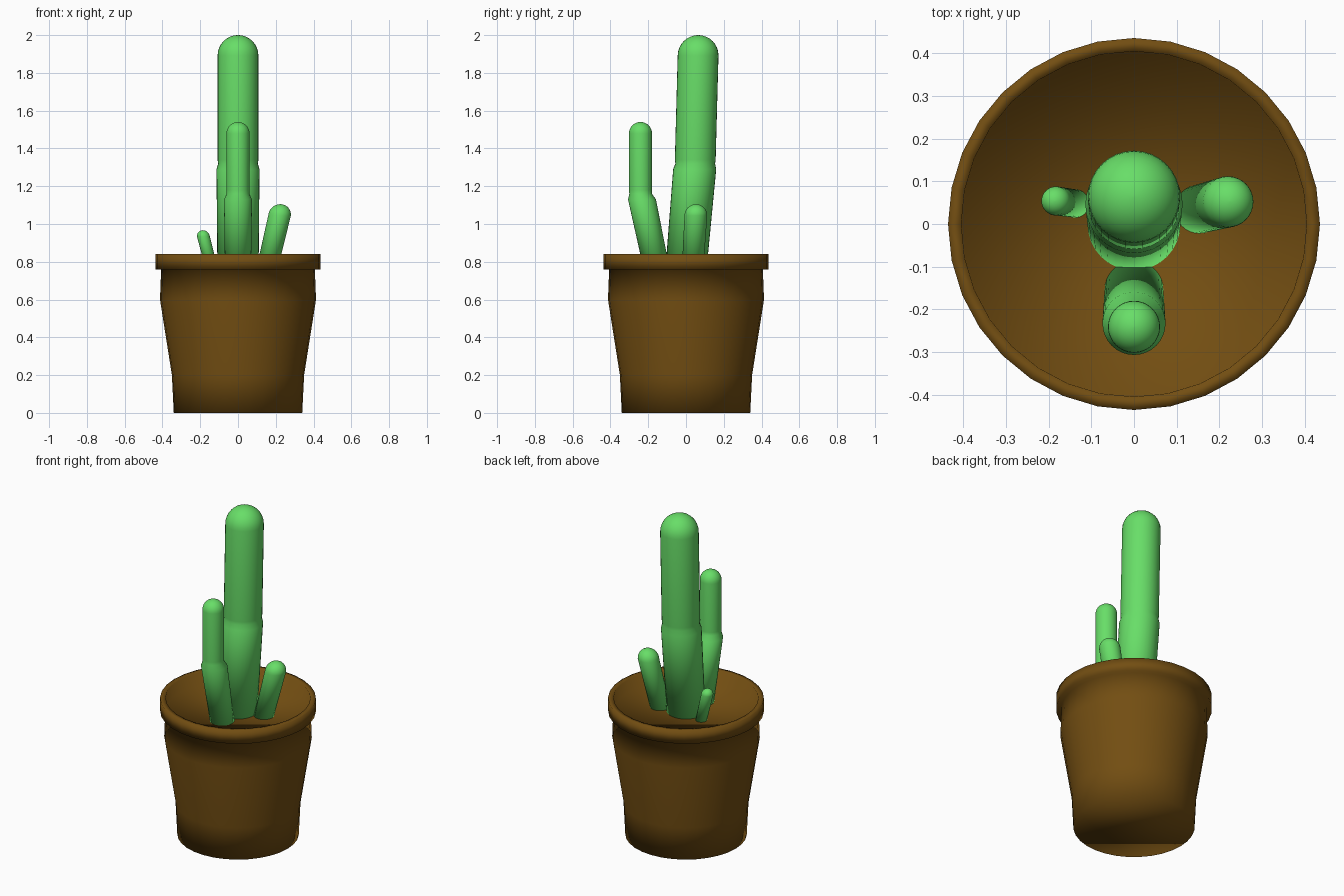
import bpy, bmesh
from math import sin, cos, pi

if "Cube" in bpy.data.objects:
    bpy.data.objects.remove(bpy.data.objects["Cube"])


def material(name, rgb):
    m = bpy.data.materials.new(name)
    m.diffuse_color = (*rgb, 1)
    m.use_nodes = True
    m.node_tree.nodes["Principled BSDF"].inputs["Base Color"].default_value = m.diffuse_color
    return m


GREEN = material("cactus_green", (0.138, 0.73, 0.138))
BROWN = material("clay_brown", (0.17, 0.076, 0.006))


def loft(name, sections, mat, sides=32):
    """Skin horizontal rings given as (x, y, z, radius) and cap both ends."""
    bm = bmesh.new()
    rings = [[bm.verts.new((x + r * cos(2 * pi * i / sides),
                            y + r * sin(2 * pi * i / sides), z))
              for i in range(sides)] for x, y, z, r in sections]
    for a, b in zip(rings, rings[1:]):
        for i in range(sides):
            j = (i + 1) % sides
            bm.faces.new((a[i], a[j], b[j], b[i]))
    bm.faces.new(rings[0][::-1])
    bm.faces.new(rings[-1])
    bmesh.ops.recalc_face_normals(bm, faces=bm.faces)
    for f in bm.faces:
        f.smooth = True
    mesh = bpy.data.meshes.new(name)
    bm.to_mesh(mesh)
    bm.free()
    mesh.materials.append(mat)
    obj = bpy.data.objects.new(name, mesh)
    bpy.context.collection.objects.link(obj)
    return obj


def stem(name, sections):
    """Stem whose last section is finished with a rounded, leaning dome."""
    px, py, pz, _ = sections[-2]
    x, y, z, r = sections[-1]
    sx, sy = (x - px) / (z - pz), (y - py) / (z - pz)
    dome = []
    for k in range(1, 9):
        t = min(k / 8 * pi / 2, pi / 2 - 0.03)
        h = r * sin(t)
        dome.append((x + sx * h * 0.3, y + sy * h * 0.3, z + h, r * cos(t)))
    return loft(name, sections + dome, GREEN)


# Pot body with rim lip, ending in the soil surface inside
pot_profile = [(0.34, 0), (0.35, 0.2), (0.413, 0.6), (0.407, 0.76),
               (0.436, 0.76), (0.436, 0.84), (0.405, 0.84), (0.403, 0.76)]
loft("pot", [(0, 0, z, r) for r, z in pot_profile], BROWN)

# Tall main stem, bent at a pinched joint
stem("main_stem", [(0, 0, 0.76, 0.109), (0, 0.046, 1.29, 0.114),
                   (0, 0.049, 1.32, 0.105), (0, 0.049, 1.34, 0.108),
                   (0, 0.064, 1.892, 0.108)])

# Front stem, leaning out and then rising straight
stem("front_stem", [(0, -0.155, 0.76, 0.069), (0, -0.233, 1.13, 0.074),
                    (0, -0.24, 1.16, 0.060), (0, -0.241, 1.18, 0.061),
                    (0, -0.241, 1.479, 0.061)])

# Short side shoots
stem("right_shoot", [(0.153, 0.035, 0.76, 0.057), (0.22, 0.052, 1.045, 0.06)])
stem("left_shoot", [(-0.138, 0.048, 0.76, 0.033), (-0.183, 0.054, 0.933, 0.034)])
